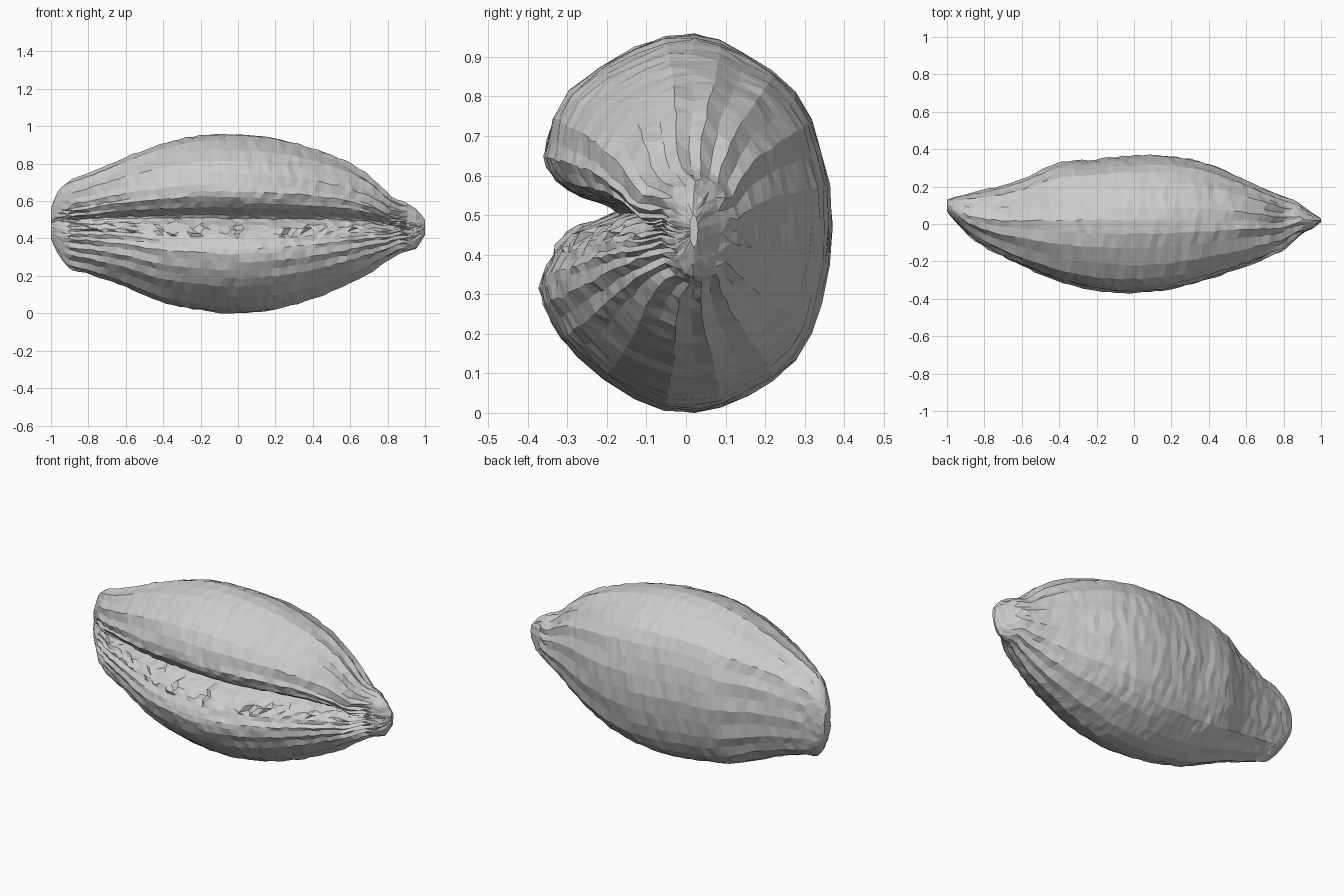
import bpy, bmesh, math, random

if "Cube" in bpy.data.objects:
    bpy.data.objects.remove(bpy.data.objects["Cube"])
random.seed(4)

# stations along the shell: x, bottom z, top z, front y, back y
ROWS = [
    (-1.0, .40, .56, .07, .13), (-.97, .33, .64, .03, .14), (-.91, .25, .705, -.03, .155),
    (-.8, .215, .745, -.115, .18), (-.6, .145, .83, -.22, .235), (-.4, .06, .905, -.305, .325),
    (-.2, .018, .95, -.355, .345), (0, 0, .955, -.37, .365), (.2, .02, .935, -.35, .365),
    (.4, .075, .885, -.295, .32), (.6, .16, .80, -.225, .235), (.72, .23, .715, -.175, .175),
    (.81, .29, .625, -.125, .14), (.87, .325, .60, -.065, .115), (.95, .345, .56, -.025, .06),
    (1.0, .42, .50, .01, .03),
]

# kidney-shaped cross-section: u = front(-) / back(+), v = bottom(-) / top(+)
SECTION = [
    (0, 1), (.38, .9), (.74, .70), (.92, .40), (1, 0), (.92, -.42), (.74, -.72), (.38, -.91),
    (0, -1), (-.38, -.93), (-.76, -.7), (-.92, -.52), (-1, -.34), (-.95, -.22), (-.85, -.1),
    (-.72, -.01), (-.5, .06), (-.62, .12), (-.82, .18), (-.95, .3), (-.95, .44), (-.81, .7), (-.38, .93),
]


def hermite(a, b, ma, mb, h, t):
    return ((2*t**3 - 3*t*t + 1)*a + (t**3 - 2*t*t + t)*h*ma
            + (3*t*t - 2*t**3)*b + (t**3 - t*t)*h*mb)


def station(x):
    """Smoothly interpolate the station table at x."""
    i = max(k for k in range(len(ROWS) - 1) if ROWS[k][0] <= x + 1e-9)

    def slope(k, c):
        p, q = ROWS[max(k - 1, 0)], ROWS[min(k + 1, len(ROWS) - 1)]
        return (q[c] - p[c]) / (q[0] - p[0])
    h = ROWS[i + 1][0] - ROWS[i][0]
    t = min(1, (x - ROWS[i][0]) / h)
    return [hermite(ROWS[i][c], ROWS[i + 1][c], slope(i, c), slope(i + 1, c), h, t)
            for c in range(1, 5)]


def rounded(points):
    """Closed Catmull-Rom curve with one extra point per span."""
    out, n = [], len(points)
    for i in range(n):
        p, a, b, q = (points[(i + k) % n] for k in (-1, 0, 1, 2))
        out.append(a)
        out.append(tuple((9*(a[c] + b[c]) - p[c] - q[c]) / 16 for c in (0, 1)))
    return out


section = rounded(SECTION)
xs = [-1, -.985, -.965, -.94] + [-.91 + i * 1.72 / 48 for i in range(49)] \
    + [.84, .87, .91, .95, .975, 1]

bm = bmesh.new()
rings = []
for k, x in enumerate(xs):
    zb, zt, yf, yb = station(x)
    mid = 1 - abs(x)
    yc = .02 if mid > .5 else .02 + (.5 - mid) * 2 * ((yf + yb) / 2 - .02)
    zc, hz = (zb + zt) / 2, (zt - zb) / 2
    # aperture fades at the left end and stops at the beak
    groove = min(1, max(.1, 1 - (x - .77) * 9), .5 + mid * 5)
    tooth = random.uniform(-.03, .09) * (abs(x) < .82)
    ring = []
    for i, (u, v) in enumerate(section):
        if abs(v) < .32 and u < 0:
            full = -math.sqrt(1 - v * v)
            u = full + (u - full) * groove
            if -.12 < v < .05:      # irregular teeth on the lower lip
                u -= tooth
                v -= abs(tooth) * random.uniform(0, .8)
        y = yc + u * ((yb - yc) if u > 0 else (yc - yf))
        j = .004 * min(1, mid * 8 + .3)
        # stagger the rings so the facets do not line up in rows
        shift = (.012 if i % 2 else -.012) * (mid > .12)
        if 0 < k < len(xs) - 1:
            shift += random.uniform(-j, j)
        ring.append(bm.verts.new((x + shift, y + random.uniform(-j, j),
                                  max(0, zc + v * hz + random.uniform(-j, j)))))
    rings.append(ring)

# skin between the rings and close both ends
n = len(section)
for a, b in zip(rings, rings[1:]):
    for i in range(n):
        j = (i + 1) % n
        bm.faces.new((a[i], a[j], b[j], b[i]))
for ring in (rings[0], rings[-1]):
    c = bm.verts.new([sum(v.co[d] for v in ring) / n for d in range(3)])
    for i in range(n):
        bm.faces.new((ring[i], ring[(i + 1) % n], c))
bmesh.ops.triangulate(bm, faces=bm.faces[:], quad_method='SHORT_EDGE')
bmesh.ops.recalc_face_normals(bm, faces=bm.faces[:])

mesh = bpy.data.meshes.new("sea_shell")
bm.to_mesh(mesh)
bm.free()
shell = bpy.data.objects.new("sea_shell", mesh)
bpy.context.collection.objects.link(shell)
